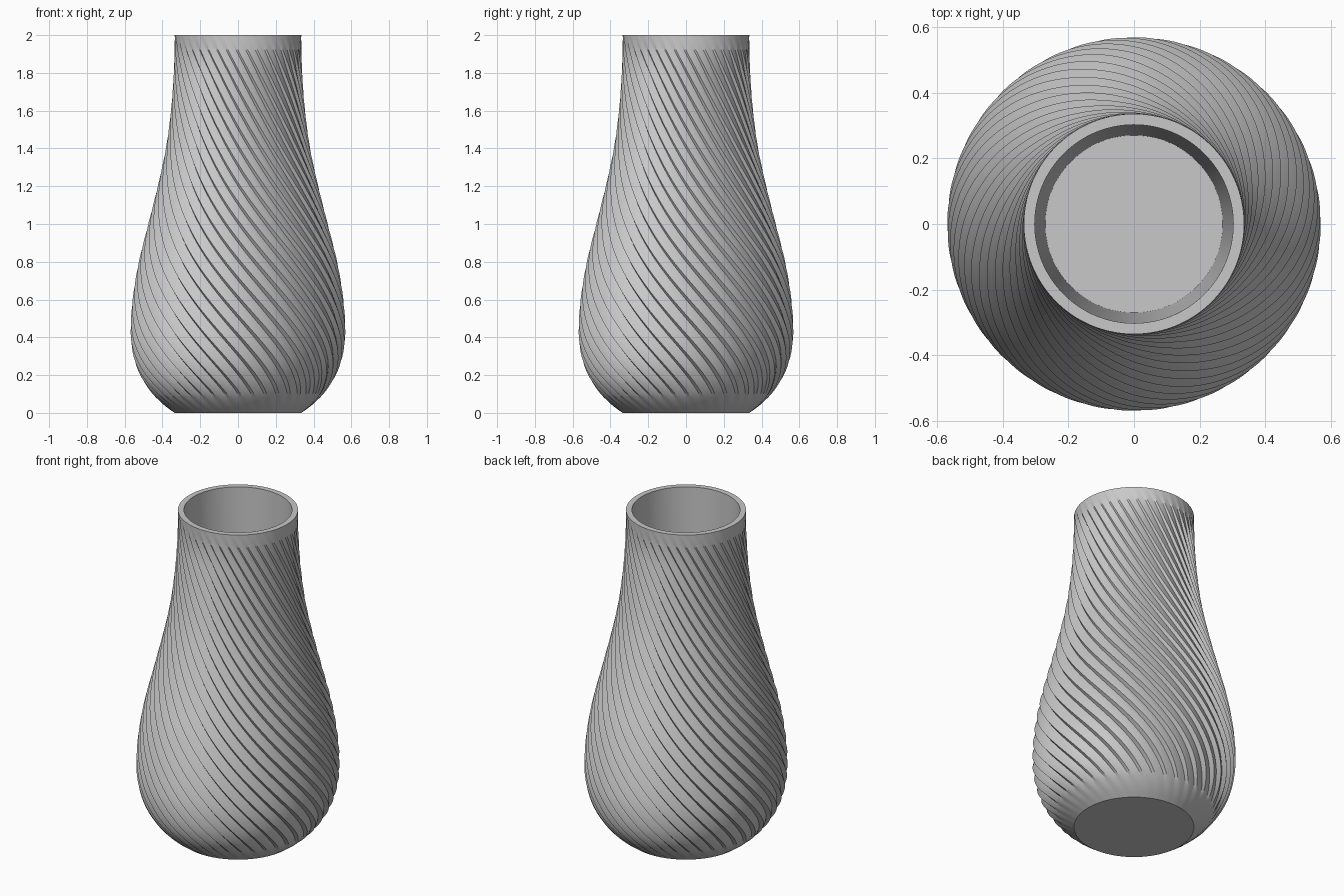
import bpy
import bmesh
import math

cube = bpy.data.objects.get("Cube")
if cube:
    bpy.data.objects.remove(cube)

RIBS = 40
TWIST = math.pi          # half a turn from base to rim
DEPTH = 0.04             # rib depth as a share of the radius
ROWS = 100
# One slanted rib: position across the rib, share of the rib depth
RIB = [(0, 1), (0.2, 0), (0.47, 0.3), (0.74, 0.63)]
# Outer wall: height, radius
OUTER = [(0, 0.335), (0.04, 0.39), (0.1, 0.452), (0.2, 0.518), (0.3, 0.553),
         (0.42, 0.568), (0.6, 0.558), (0.8, 0.525), (1.0, 0.475), (1.2, 0.425),
         (1.4, 0.382), (1.6, 0.355), (1.8, 0.34), (2.0, 0.335)]
# Straight inner wall, from the rim down to the floor: height, radius
INNER = [(2.0, 0.302), (0.06, 0.27)]


def radius_at(profile, z):
    """Smooth curve through the profile points."""
    last = len(profile) - 1
    i = max(k for k in range(last) if profile[k][0] <= z + 1e-6)

    def slope(k):
        a, b = profile[max(k - 1, 0)], profile[min(k + 1, last)]
        return (b[1] - a[1]) / (b[0] - a[0])

    (z0, r0), (z1, r1) = profile[i], profile[i + 1]
    h = z1 - z0
    t = (z - z0) / h
    return (r0 * (1 + 2 * t) * (1 - t) ** 2 + r1 * t * t * (3 - 2 * t)
            + h * t * (1 - t) * (slope(i) * (1 - t) - slope(i + 1) * t))


def add_ring(bm, z, radius, turn, depth):
    ring = []
    for rib in range(RIBS):
        for across, share in RIB:
            a = (rib + across) * math.tau / RIBS - turn
            r = radius * (1 - depth * share)
            ring.append(bm.verts.new((r * math.cos(a), r * math.sin(a), z)))
    return ring


bm = bmesh.new()
rings = []

# Twisted outer wall; the ribs flatten out at base and rim
for row in range(ROWS + 1):
    z = 2 * row / ROWS
    fade = min(1, 5 * min(z, 2 - z))
    rings.append(add_ring(bm, z, radius_at(OUTER, z), TWIST * z / 2, DEPTH * fade))

# Smooth inner wall
for z, radius in INNER:
    rings.append(add_ring(bm, z, radius, TWIST, 0))

for low, high in zip(rings, rings[1:]):
    for i in range(len(low)):
        j = (i + 1) % len(low)
        bm.faces.new((low[i], low[j], high[j], high[i]))

# Base underside and inside floor
bm.faces.new(rings[0][::-1])
bm.faces.new(rings[-1])

mesh = bpy.data.meshes.new("vase")
bm.to_mesh(mesh)
bm.free()

vase = bpy.data.objects.new("vase", mesh)
bpy.context.collection.objects.link(vase)

grey = bpy.data.materials.new("plain grey")
grey.use_nodes = True
colour = (0.58, 0.58, 0.58, 1)
grey.diffuse_color = colour
grey.node_tree.nodes["Principled BSDF"].inputs["Base Color"].default_value = colour
mesh.materials.append(grey)

bpy.ops.object.select_all(action='DESELECT')
vase.select_set(True)
bpy.context.view_layer.objects.active = vase
bpy.ops.object.shade_smooth_by_angle(angle=math.radians(30))
